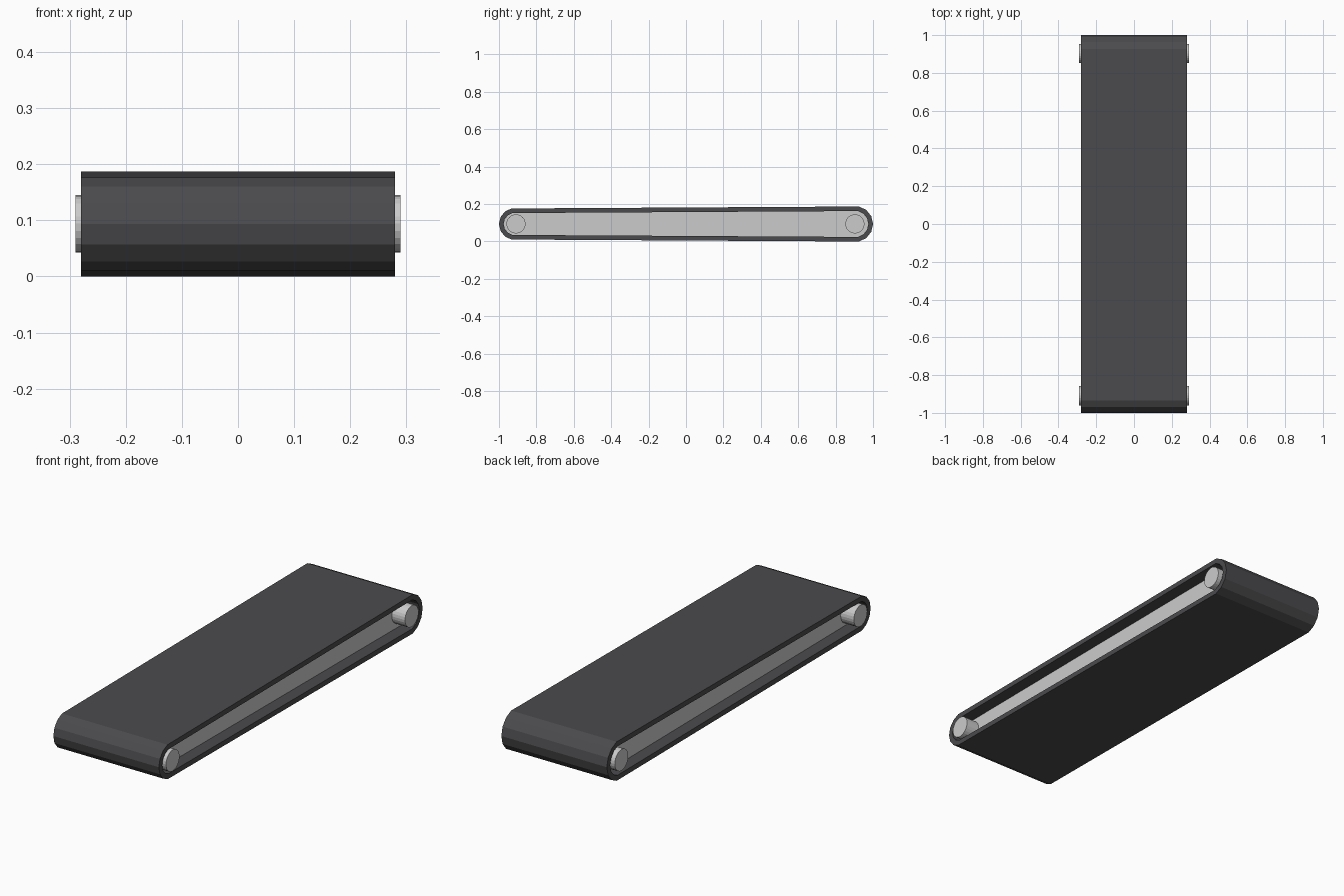
import bpy, bmesh
from math import sin, cos, pi

if "Cube" in bpy.data.objects:
    bpy.data.objects.remove(bpy.data.objects["Cube"])

HALF_W, CORE_HALF, AXLE_HALF = 0.28, 0.22, 0.29
ZC, STEP = 0.0935, 2 * pi / 14
ENDS = [(0.904, 0.096, 1), (-0.915, 0.085, -1)]   # y centre, radius, direction


def outline(inset):
    """Belt loop in the y-z plane: seven points around each end."""
    pts = []
    for yc, r, d in ENDS:
        for k in range(-3, 4):
            a = k * STEP
            pts.append((yc + d * (r - inset) * cos(a), ZC + d * (r - inset) * sin(a)))
    return pts


def make_object(name, bm, mat=None):
    bmesh.ops.recalc_face_normals(bm, faces=bm.faces)
    me = bpy.data.meshes.new(name)
    bm.to_mesh(me)
    bm.free()
    ob = bpy.data.objects.new(name, me)
    bpy.context.collection.objects.link(ob)
    if mat:
        me.materials.append(mat)
    return ob


def ring(bm, pts, x):
    return [bm.verts.new((x, y, z)) for y, z in pts]


def bridge(bm, a, b):
    n = len(a)
    for i in range(n):
        j = (i + 1) % n
        bm.faces.new((a[i], a[j], b[j], b[i]))


rubber = bpy.data.materials.new("dark_rubber")
rubber.diffuse_color = (0.07, 0.07, 0.075, 1)
rubber.use_nodes = True
rubber.node_tree.nodes["Principled BSDF"].inputs["Base Color"].default_value = rubber.diffuse_color

# Belt: hollow loop with a thick rim on both sides
bm = bmesh.new()
outer, inner = outline(0), outline(0.025)
loops = [ring(bm, outer, -HALF_W), ring(bm, outer, HALF_W),
         ring(bm, inner, HALF_W), ring(bm, inner, -HALF_W)]
for i in range(4):
    bridge(bm, loops[i], loops[(i + 1) % 4])
make_object("belt", bm, rubber)

# Recessed core filling the loop
bm = bmesh.new()
core = outline(0.024)
left, right = ring(bm, core, -CORE_HALF), ring(bm, core, CORE_HALF)
bridge(bm, left, right)
bm.faces.new(left)
bm.faces.new(right)
make_object("frame_core", bm)

# Rollers poking out slightly at both ends
for name, y in (("front_roller", -0.909), ("back_roller", 0.903)):
    bpy.ops.mesh.primitive_cylinder_add(vertices=24, radius=0.051, depth=2 * AXLE_HALF,
                                        location=(0, y, 0.094), rotation=(0, pi / 2, 0))
    bpy.context.object.name = name
